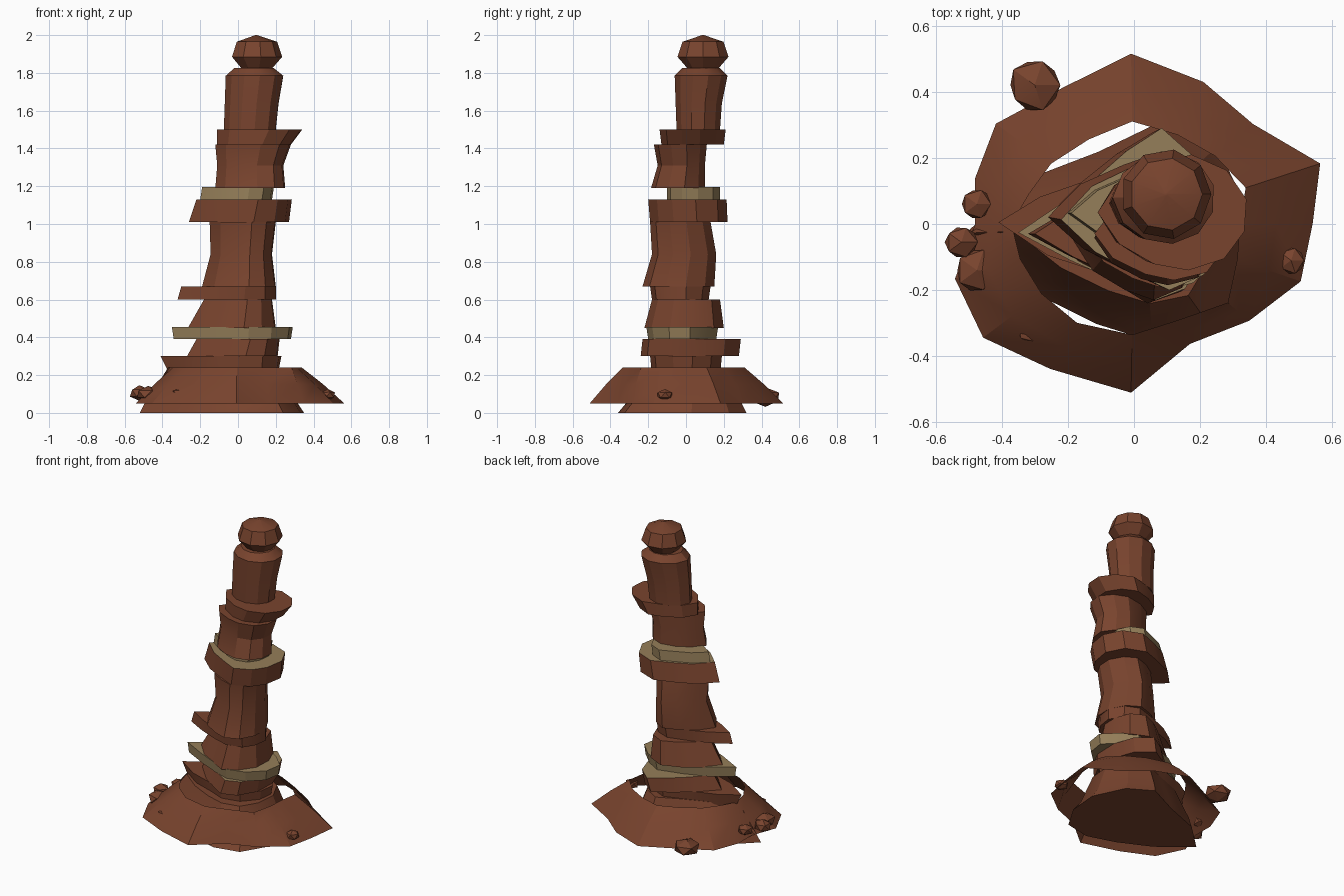
import bpy, bmesh, math, random
from mathutils import Vector

if "Cube" in bpy.data.objects:
    bpy.data.objects.remove(bpy.data.objects["Cube"])

random.seed(4)


def material(name, color):
    m = bpy.data.materials.new(name)
    m.diffuse_color = color
    m.use_nodes = True
    m.node_tree.nodes["Principled BSDF"].inputs["Base Color"].default_value = m.diffuse_color
    return m


RUST = material("rust_rock", (0.19, 0.057, 0.027, 1))
TAN = material("tan_rock", (0.30, 0.21, 0.10, 1))

# pointed slab outline in a unit square: long tip towards -x, blunt towards +x
OUTLINE = [(-1, 0), (-.55, -.48), (-.05, -.8), (.3, -1), (.7, -.85), (.93, -.4),
           (1, .2), (.78, .72), (.38, 1), (-.1, .75), (-.6, .45)]


def finish(bm, name, mat, top_mat=None):
    bmesh.ops.recalc_face_normals(bm, faces=bm.faces)
    me = bpy.data.meshes.new(name)
    me.materials.append(mat)
    if top_mat:
        me.materials.append(top_mat)
        bm.normal_update()
        for f in bm.faces:
            if f.normal.z > 0.9:
                f.material_index = 1
    bm.to_mesh(me)
    bm.free()
    ob = bpy.data.objects.new(name, me)
    bpy.context.collection.objects.link(ob)
    bpy.context.view_layer.objects.active = ob
    bpy.ops.object.select_all(action='DESELECT')
    ob.select_set(True)
    bpy.ops.object.shade_smooth_by_angle(angle=math.radians(25))
    return ob


def skin(name, rings, mat, caps=True, top_mat=None):
    """Bridge successive rings of points, optionally capping both ends."""
    bm = bmesh.new()
    loops = [[bm.verts.new(p) for p in r] for r in rings]
    n = len(loops[0])
    for a, b in zip(loops, loops[1:]):
        for i in range(n):
            j = (i + 1) % n
            bm.faces.new((a[i], a[j], b[j], b[i]))
    if caps:
        bm.faces.new(loops[0][::-1])
        bm.faces.new(loops[-1])
    return finish(bm, name, mat, top_mat)


def layer(name, levels, mat=RUST, roundness=0.0, top_mat=None):
    """Rock layer; levels are (z, x min, x max, y min, y max)."""
    pts = []
    for k, (u, v) in enumerate(OUTLINE):
        a = math.pi + 2 * math.pi * k / len(OUTLINE)
        w = roundness
        j = 0.04 * (1 - w)
        pts.append((u * (1 - w) + math.cos(a) * w + random.uniform(-j, j),
                    v * (1 - w) + math.sin(a) * w + random.uniform(-j, j)))
    lo = [min(p[i] for p in pts) for i in (0, 1)]
    hi = [max(p[i] for p in pts) for i in (0, 1)]
    rings = [[(x0 + (u - lo[0]) / (hi[0] - lo[0]) * (x1 - x0),
               y0 + (v - lo[1]) / (hi[1] - lo[1]) * (y1 - y0), z) for u, v in pts]
             for z, x0, x1, y0, y1 in levels]
    return skin(name, rings, mat, top_mat=top_mat)


# foot of the spire
layer("foot", [(0, -.52, .35, -.36, .32), (.06, -.49, .31, -.31, .29), (.24, -.36, .24, -.24, .22)])

# stacked strata
layer("stratum_1", [(.20, -.36, .21, -.18, .18), (.30, -.41, .23, -.19, .19)])
layer("stratum_2", [(.30, -.27, .21, -.24, .28), (.39, -.22, .22, -.23, .29)], top_mat=TAN)
layer("tan_band_lower", [(.39, -.34, .28, -.20, .16), (.455, -.35, .29, -.21, .17)], TAN)
layer("stratum_3", [(.45, -.265, .20, -.22, .20), (.60, -.18, .18, -.18, .18)], roundness=.2)
layer("ledge_lower", [(.60, -.32, .20, -.18, .12), (.67, -.30, .20, -.19, .13)])
layer("column_lower", [(.67, -.19, .20, -.23, .15), (.84, -.145, .18, -.18, .16),
                       (1.01, -.15, .20, -.19, .13)], roundness=.4)
layer("ledge_middle", [(1.01, -.26, .27, -.19, .22), (1.13, -.22, .285, -.20, .215)],
      roundness=.1, top_mat=TAN)
layer("tan_band_upper", [(1.13, -.20, .18, -.10, .18), (1.195, -.19, .19, -.10, .18)], TAN)
layer("column_middle", [(1.19, -.12, .25, -.185, .10), (1.31, -.11, .24, -.15, .10),
                        (1.42, -.12, .28, -.17, .11)], roundness=.5)
layer("ledge_upper", [(1.42, -.11, .28, -.13, .20), (1.50, -.11, .34, -.14, .21)], roundness=.6)
layer("column_upper", [(1.50, -.075, .20, -.05, .18), (1.64, -.07, .215, -.055, .19),
                       (1.785, -.065, .24, -.06, .22), (1.825, -.02, .19, -.02, .18)], roundness=.85)

# knob on the summit: lathed, nine sided, with a shallow peak
knob = [(1.79, .08), (1.82, .08), (1.885, .137), (1.965, .11), (2.0, .005)]
skin("summit_knob", [[(.097 + r * math.cos(k * math.tau / 9), .09 + r * math.sin(k * math.tau / 9), z)
                      for k in range(9)] for z, r in knob], RUST)

# sloping skirt of scree, open at the top: angle, outer radius, inner radius
skirt = [(0, .54, .32), (18, .592, .355), (40, .47, .32), (64, .478, .30), (91, .515, .31),
         (118, .465, .29), (144, .516, .31), (164, .50, .33), (180, .48, .37), (197, .566, .36),
         (217, .571, .35), (240, .506, .345), (269, .51, .335), (295, .40, .32),
         (320, .455, .37), (341, .533, .33)]


def skirt_ring(t, z):
    ring = []
    for deg, o, i in skirt:
        a, r = math.radians(deg), o + (i - o) * t
        ring.append((r * math.cos(a), r * math.sin(a), z))
    return ring


skin("scree_skirt", [skirt_ring(0, .05), skirt_ring(.5, .152), skirt_ring(1, .24)], RUST, caps=False)

# loose boulders: (x, y, z, radius, height factor)
boulders = [(-.30, .42, .085, .088, .6), (-.522, -.055, .105, .055, .75), (-.475, -.14, .10, .07, .6),
            (-.475, .06, .11, .05, .7), (.475, -.11, .095, .046, .7), (-.315, -.325, .11, .037, .5)]
for n, (x, y, z, r, h) in enumerate(boulders, 1):
    bm = bmesh.new()
    bmesh.ops.create_icosphere(bm, subdivisions=1, radius=r)
    for v in bm.verts:
        v.co *= random.uniform(.92, 1.03)
        v.co = Vector((v.co.x + x, v.co.y + y, v.co.z * h + z))
    finish(bm, f"boulder_{n}", RUST)
